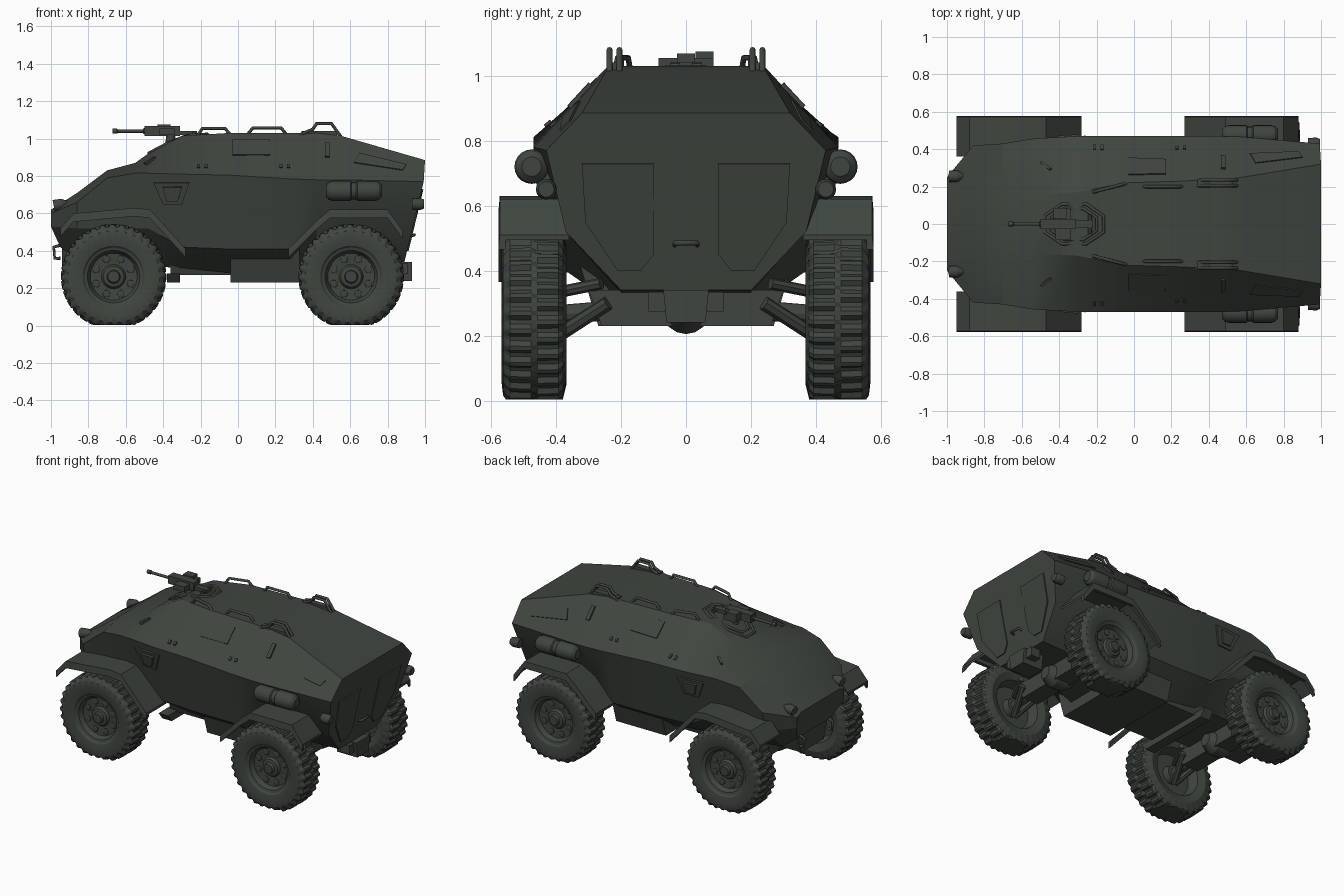
import bpy, bmesh, math
from mathutils import Vector
from mathutils.bvhtree import BVHTree

if "Cube" in bpy.data.objects:
    bpy.data.objects.remove(bpy.data.objects["Cube"])

green = bpy.data.materials.new("dark olive grey")
green.diffuse_color = (0.05, 0.06, 0.05, 1)
green.use_nodes = True
green.node_tree.nodes["Principled BSDF"].inputs["Base Color"].default_value = green.diffuse_color


def finish(bm, name):
    bmesh.ops.recalc_face_normals(bm, faces=bm.faces)
    me = bpy.data.meshes.new(name)
    bm.to_mesh(me)
    bm.free()
    me.materials.append(green)
    ob = bpy.data.objects.new(name, me)
    bpy.context.collection.objects.link(ob)
    return ob


def loft(rings, name, closed_ends=True):
    bm = bmesh.new()
    vs = [[bm.verts.new(p) for p in r] for r in rings]
    n = len(vs[0])
    for a, b in zip(vs, vs[1:]):
        for i in range(n):
            bm.faces.new((a[i], a[(i + 1) % n], b[(i + 1) % n], b[i]))
    if closed_ends:
        bm.faces.new(vs[0])
        bm.faces.new(vs[-1])
    return finish(bm, name)


def box(name, x0, x1, y0, y1, z0, z1, taper=0.0):
    # taper narrows the lower edge towards the middle in y
    t = taper
    ring = lambda x: [(x, y0 + t, z0), (x, y1 - t, z0), (x, y1, z1), (x, y0, z1)]
    return loft([ring(x0), ring(x1)], name)


def rod(name, p, q, radii, seg=16):
    # turned part along p-q: radii is a list of (fraction, radius)
    p, q = Vector(p), Vector(q)
    rot = (q - p).to_track_quat('Z', 'Y')
    rings = [[p.lerp(q, f) + rot @ Vector((r * math.cos(2 * math.pi * i / seg),
              r * math.sin(2 * math.pi * i / seg), 0)) for i in range(seg)] for f, r in radii]
    return loft(rings, name)


def pipe(name, pts, r, cyclic=False):
    cu = bpy.data.curves.new(name, 'CURVE')
    cu.dimensions = '3D'
    cu.bevel_depth = r
    cu.bevel_resolution = 2
    cu.use_fill_caps = True
    sp = cu.splines.new('POLY')
    sp.points.add(len(pts) - 1)
    for pt, co in zip(sp.points, pts):
        pt.co = (*co, 1)
    sp.use_cyclic_u = cyclic
    cu.materials.append(green)
    ob = bpy.data.objects.new(name, cu)
    bpy.context.collection.objects.link(ob)


# Armoured hull: x, then (y, z) of roof edge, waist, sill, keel
sections = [
    (-1.00, .20, .62, .25, .60, .25, .53, .18, .42),
    (-0.86, .24, .71, .42, .66, .38, .52, .20, .35),
    (-0.70, .23, .83, .43, .79, .38, .52, .20, .33),
    (-0.55, .17, .87, .455, .815, .38, .52, .20, .33),
    (-0.48, .16, .92, .46, .815, .38, .52, .20, .33),
    (-0.30, .17, 1.015, .47, .81, .385, .42, .20, .30),
    (-0.05, .22, 1.03, .47, .805, .385, .41, .20, .28),
    (0.28, .23, 1.03, .47, .785, .385, .41, .20, .28),
    (0.42, .24, 1.03, .47, .78, .37, .53, .20, .33),
    (0.55, .245, 1.015, .468, .78, .37, .53, .20, .33),
    (1.00, .32, .885, .43, .77, .37, .52, .20, .34)]
rings = []
for s in sections:
    half = [(s[i], s[i + 1]) for i in (1, 3, 5, 7)]
    loop = half + [(-y, z) for y, z in reversed(half)]
    ring = []
    for y, z in loop:
        x = s[0]
        if x == 1.0:
            x -= max(0, .8 - z) * .24
        if x == -1.0:
            x += max(0, .52 - z) * .5
        ring.append((x, y, z))
    rings.append(ring)
hull = loft(rings, "hull")
bm = bmesh.new()
bm.from_mesh(hull.data)
surface = BVHTree.FromBMesh(bm)
bm.free()


def plate(name, origins, direction, t=0.008):
    # thin plate laid on the hull, projected along direction
    d = Vector(direction)
    hits = [surface.ray_cast(Vector(o), d)[:2] for o in origins]
    if any(h[0] is None for h in hits):
        return
    loft([[p - n * .004 for p, n in hits], [p + n * t for p, n in hits]], name)


# Belly boxes
box("belly_front", -.36, -.04, -.25, .25, .27, .42, .05)
box("belly_rear", -.04, .33, -.33, .33, .23, .43, .06)
box("belly_step", -.38, -.31, -.3, .3, .23, .28, .04)

# Fenders: bent sheets with an outer lip
paths = {"front_fender": [(-.95, .52), (-.88, .60), (-.55, .63), (-.47, .62), (-.28, .41)],
         "rear_fender": [(.27, .41), (.42, .56), (.49, .62), (.80, .62), (.88, .51)]}
for name, path in paths.items():
    for s in (1, -1):
        for part, y0, y1, t in (("", .36, .57, .015), ("_lip", .555, .573, .045)):
            loft([[(x, s * y0, z), (x, s * y1, z), (x, s * (y1 + .004), z - t), (x, s * y0, z - t)]
                  for x, z in path], name + part)

# Wheels: turned profile (radius, offset, lug) with alternating tread lugs
profile = [(.002, .078, 0), (.03, .078, 0), (.036, .06, 0), (.055, .056, 0), (.065, .04, 0),
           (.125, .045, 0), (.14, .075, 0), (.155, .08, 0), (.165, .09, 0), (.21, .1, 0),
           (.245, .096, 0), (.264, .088, 1), (.28, .074, 1), (.282, .01, 1), (.282, -.01, 2),
           (.28, -.074, 2), (.264, -.088, 2), (.21, -.1, 0), (.16, -.085, 0), (.14, -.02, 0),
           (.06, -.02, 0), (.05, -.06, 0), (.002, -.06, 0)]
SEG = 128
for wx in (-.665, .605):
    for s in (1, -1):
        wr = []
        for r, o, lug in profile:
            ring = []
            for i in range(SEG):
                a = 2 * math.pi * i / SEG
                low = lug and ((i + 2 * (lug - 1)) % 4 >= 2)
                rr = r - .013 if low else r
                ring.append((wx + rr * math.cos(a), s * (.467 + o), max(.004, .262 + rr * math.sin(a))))
            wr.append(ring)
        loft(wr, "wheel")
        # rim openings and hub bolts
        for k in range(8):
            a = math.pi * (k + .5) / 4
            c = (wx + .1 * math.cos(a), .262 + .1 * math.sin(a))
            rod("rim_boss", (c[0], s * .5, c[1]), (c[0], s * .518, c[1]), [(0, .022), (.8, .02), (1, .014)], 10)
        # suspension arms and half shaft
        rod("half_shaft", (wx, s * .2, .28), (wx, s * .42, .262), [(0, .03), (1, .03)], 12)
        for dx in (-.07, .07):
            rod("lower_arm", (wx + dx, s * .24, .30), (wx, s * .41, .19), [(0, .022), (1, .022)], 8)
            rod("upper_arm", (wx + dx, s * .26, .36), (wx, s * .41, .33), [(0, .018), (1, .018)], 8)
    box("axle_housing", wx - .06, wx + .06, -.3, .3, .23, .34, .04)
    rod("differential", (wx - .1, 0, .28), (wx + .1, 0, .28), [(0, .04), (.3, .075), (.7, .075), (1, .04)])

# Tow gear
box("rear_tow_box", .78, .93, -.07, .07, .24, .34, .01)
box("front_chassis", -.94, -.75, -.16, .16, .30, .42, .04)
for s in (1, -1):
    box("rear_tow_bracket", .84, .91, s * .09 - .025, s * .09 + .025, .275, .335)
    pipe("front_hook", [(-.95, s * .15, .43), (-.985, s * .15, .42), (-.98, s * .15, .36), (-.95, s * .15, .36)], .009)

for s in (1, -1):
    # side storage cylinder with straps
    rod("side_canister", (.47, s * .475, .72), (.77, s * .475, .72),
        [(0, .03), (.05, .047), (.12, .053), (.44, .053), (.46, .045), (.54, .045), (.56, .053),
         (.88, .053), (.95, .047), (1, .03)], 20)
    box("canister_bracket", .53, .71, min(s * .40, s * .46), max(s * .40, s * .46), .68, .75)
    # lamps
    rod("tail_lamp", (.93, s * .43, .65), (.995, s * .43, .65), [(0, .03), (.7, .032), (1, .024)])
    rod("headlight", (-.91, s * .255, .655), (-.985, s * .255, .64), [(0, .012), (.4, .03), (1, .032)])
    # side plates: projected x, z outlines
    side = lambda pts: [(x, s * 2, z) for x, z in pts]
    for name, pts, t in (
            ("side_hatch", [(-.03, .91), (.17, .91), (.17, .99), (-.03, .99)], .006),
            ("side_slot", [(.465, .90), (.49, .90), (.49, .97), (.465, .97)], .012),
            ("engine_vent", [(.62, .87), (.88, .83), (.90, .86), (.65, .92)], .006),
            ("vision_frame", [(-.40, .65), (-.30, .65), (-.26, .765), (-.45, .765)], .012),
            ("vision_flap", [(-.38, .67), (-.32, .67), (-.30, .745), (-.40, .745)], .024)):
        plate(name, side(pts), (0, -s, 0), t)
    for x in (-.21, -.17, .23, .27):
        plate("rivet", side([(x - .008, .842), (x + .008, .842), (x + .008, .858), (x - .008, .858)]), (0, -s, 0))
    # rear door panels and front visor slots
    plate("rear_panel", [(2, s * y, z) for y, z in
                         ((.14, .40), (.21, .40), (.31, .55), (.32, .73), (.10, .73), (.10, .45))], (-1, 0, 0))
    plate("front_slot", [(x, s * y, 2) for x, y in
                         ((-.50, .325), (-.45, .285), (-.44, .295), (-.49, .335))], (0, 0, -1), .012)
    # roof grab rails
    pipe("front_rail", [(-.22, s * .17, 1.01), (-.19, s * .178, 1.055), (-.07, s * .21, 1.055),
                        (-.04, s * .217, 1.02)], .009)
    pipe("middle_rail", [(.05, s * .2, 1.02), (.08, s * .2, 1.058), (.23, s * .2, 1.058), (.26, s * .2, 1.02)], .009)
    for y in (.205, .235):
        pipe("rear_rail", [(.33, s * y, 1.02), (.40, s * y, 1.05), (.42, s * y, 1.08), (.50, s * y, 1.08),
                           (.55, s * y, 1.01)], .009)
    box("rear_rail_foot", .34, .53, s * .22 - .02, s * .22 + .02, 1.01, 1.04)
pipe("rear_handle", [(.9, -.035, .475), (.945, -.035, .485), (.945, .035, .485), (.9, .035, .475)], .008)

# Gunner hatch rim laid on the roof
for name, rx, ry in (("hatch_rim", .17, .115), ("hatch_inner_rim", .13, .09)):
    pts = []
    for i in range(8):
        a = math.pi * (i + .5) / 4
        pts.append(surface.ray_cast(Vector((-.32 + rx * math.cos(a), ry * math.sin(a), 2)), Vector((0, 0, -1)))[0])
    pipe(name, pts, .009, True)

# Machine gun on a post
rod("gun_post", (-.36, 0, .95), (-.36, 0, 1.04), [(0, .03), (1, .022)], 12)
rod("gun_barrel", (-.67, 0, 1.04), (-.44, 0, 1.04), [(0, .013), (.1, .013), (.12, .009), (.7, .009), (.72, .016), (1, .016)], 12)
box("gun_receiver", -.50, -.31, -.028, .028, 1.015, 1.068)
box("gun_cradle", -.42, -.34, -.085, .085, 1.02, 1.055)
box("gun_ammo_box", -.43, -.36, .03, .085, 1.025, 1.075)
box("gun_grip", -.31, -.22, -.02, .02, 1.02, 1.042)
rod("gun_handles", (-.235, -.05, 1.03), (-.235, .05, 1.03), [(0, .01), (1, .01)], 8)

# Smooth shading with sharp edges kept
for ob in bpy.context.collection.objects:
    if ob.type == 'MESH':
        ob.select_set(True)
        bpy.context.view_layer.objects.active = ob
bpy.ops.object.shade_smooth_by_angle(angle=math.radians(25))
